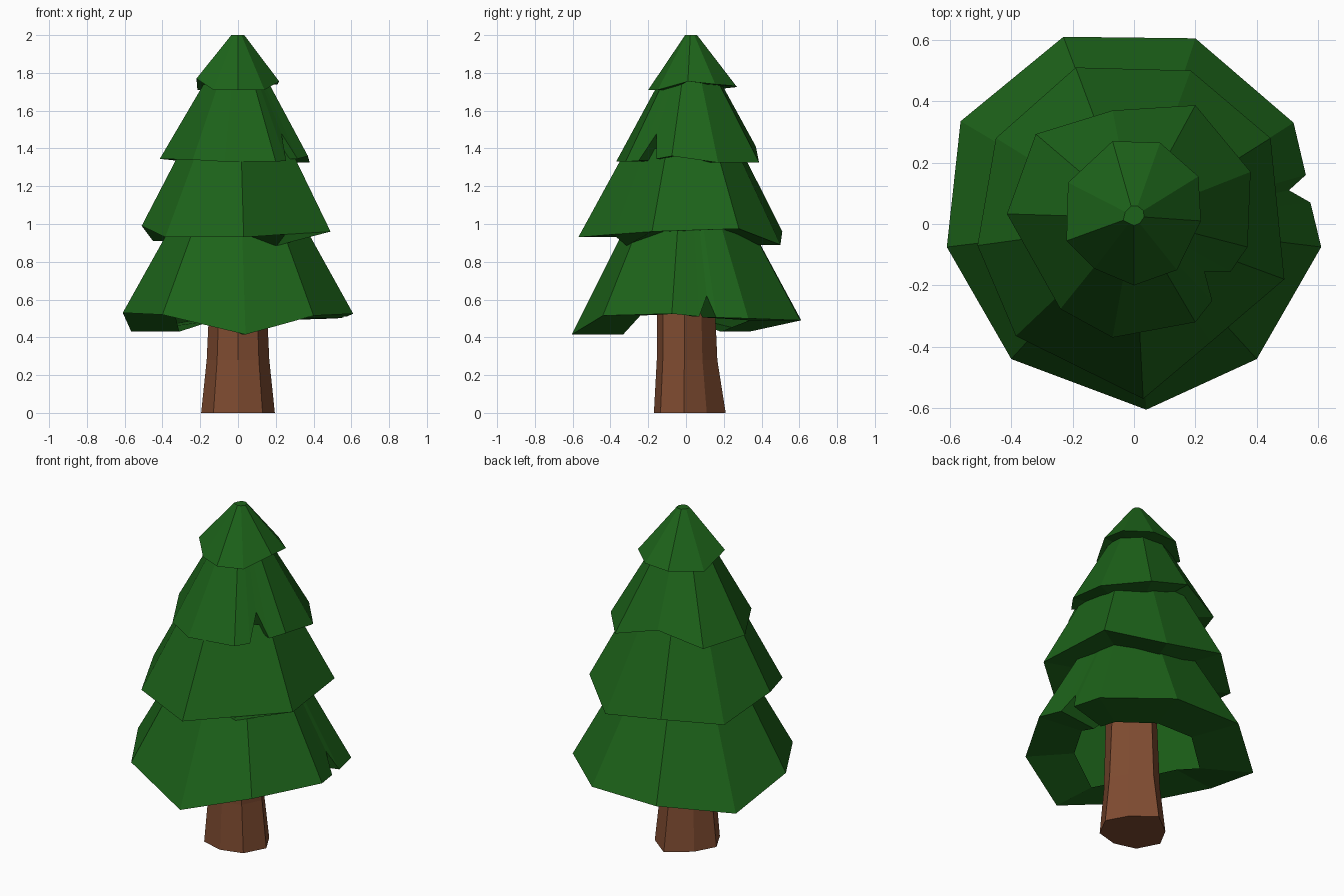
import bpy
import bmesh


def material(name, rgb):
    m = bpy.data.materials.new(name)
    m.diffuse_color = (*rgb, 1)
    return m


green = material("needle_green", (0.012, 0.125, 0.01))
brown = material("bark_brown", (0.21, 0.07, 0.03))


def loft(name, rings, mat, cap_start=False, cap_end=False):
    """Skin a list of equal-length rings with quads."""
    bm = bmesh.new()
    vs = [[bm.verts.new(p) for p in ring] for ring in rings]
    n = len(vs[0])
    for a, b in zip(vs, vs[1:]):
        for i in range(n):
            j = (i + 1) % n
            bm.faces.new((a[i], a[j], b[j], b[i]))
    if cap_start:
        bm.faces.new(vs[0][::-1])
    if cap_end:
        bm.faces.new(vs[-1])
    me = bpy.data.meshes.new(name)
    bm.to_mesh(me)
    bm.free()
    me.materials.append(mat)
    ob = bpy.data.objects.new(name, me)
    bpy.context.collection.objects.link(ob)
    return ob


def tier(name, rim, z0, z_top, shrink, cy=0.0, cap=False):
    """Jagged skirt: flat underside ring, rim, then slope to a smaller top.
    A rim point may carry its own underside factor and height."""
    under, outer, top = [], [], []
    for x, y, z, *own in rim:
        f, zi = own if own else (0.55, min(z, z0 + 0.05))
        under.append((x * f, y * f, zi))
        outer.append((x, y, z))
        k = shrink / (1 - (1 - shrink) * (z - z0) / (z_top - z0))
        top.append((x * k, cy + (y - cy) * k, z_top))
    loft(name, [under, outer, top], green, cap_end=cap)


# Bottom tier, with a notch on the right
tier("foliage_bottom", [
    (0.04, -0.605, 0.415), (0.40, -0.44, 0.515), (0.61, -0.075, 0.525),
    (0.575, 0.07, 0.51), (0.505, 0.11, 0.62), (0.56, 0.16, 0.505),
    (0.52, 0.33, 0.50), (0.20, 0.605, 0.49), (-0.23, 0.61, 0.49),
    (-0.565, 0.335, 0.43), (-0.61, -0.075, 0.53), (-0.40, -0.44, 0.52)],
    0.50, 1.05, 0.51)

# Second tier, with a sagging underside at front right
tier("foliage_lower_middle", [
    (0.03, -0.57, 0.93), (0.25, -0.385, 0.945, 0.82, 0.885),
    (0.49, -0.18, 0.96), (0.445, 0.28, 0.975), (0.185, 0.50, 0.89),
    (-0.19, 0.51, 0.96), (-0.45, 0.28, 0.91), (-0.51, -0.07, 0.99),
    (-0.385, -0.365, 0.93)],
    0.95, 1.40, 0.56)

# Third tier, with a notch at front right
tier("foliage_upper_middle", [
    (-0.07, -0.37, 1.33), (0.20, -0.32, 1.33), (0.255, -0.25, 1.335),
    (0.23, -0.155, 1.48), (0.315, -0.155, 1.345), (0.37, -0.075, 1.36),
    (0.38, 0.17, 1.325), (0.20, 0.387, 1.325), (-0.07, 0.37, 1.41),
    (-0.32, 0.293, 1.335), (-0.414, 0.033, 1.345), (-0.24, -0.277, 1.34)],
    1.34, 1.78, 0.38, cy=0.02)

# Tip
tier("foliage_tip", [
    (0.0, -0.20, 1.71), (0.14, -0.15, 1.71), (0.218, 0.01, 1.755),
    (0.21, 0.155, 1.74), (0.085, 0.265, 1.73), (-0.07, 0.27, 1.725),
    (-0.215, 0.135, 1.71), (-0.22, -0.055, 1.77), (-0.13, -0.145, 1.71)],
    1.73, 2.0, 0.14, cy=0.025, cap=True)

# Trunk: eight sides, flared at the foot
foot = [(0, -0.17), (0.13, -0.135), (0.195, -0.01), (0.13, 0.11),
        (0, 0.21), (-0.13, 0.11), (-0.195, -0.01), (-0.13, -0.135)]
trunk_rings = [[(x * sx, y * (sy if y > 0 else 0.91 if z else 1), z)
                for x, y in foot]
               for z, sx, sy in ((0, 1, 1), (0.28, 0.85, 0.79),
                                 (0.90, 0.70, 0.66))]
loft("trunk", trunk_rings, brown, cap_start=True, cap_end=True)
